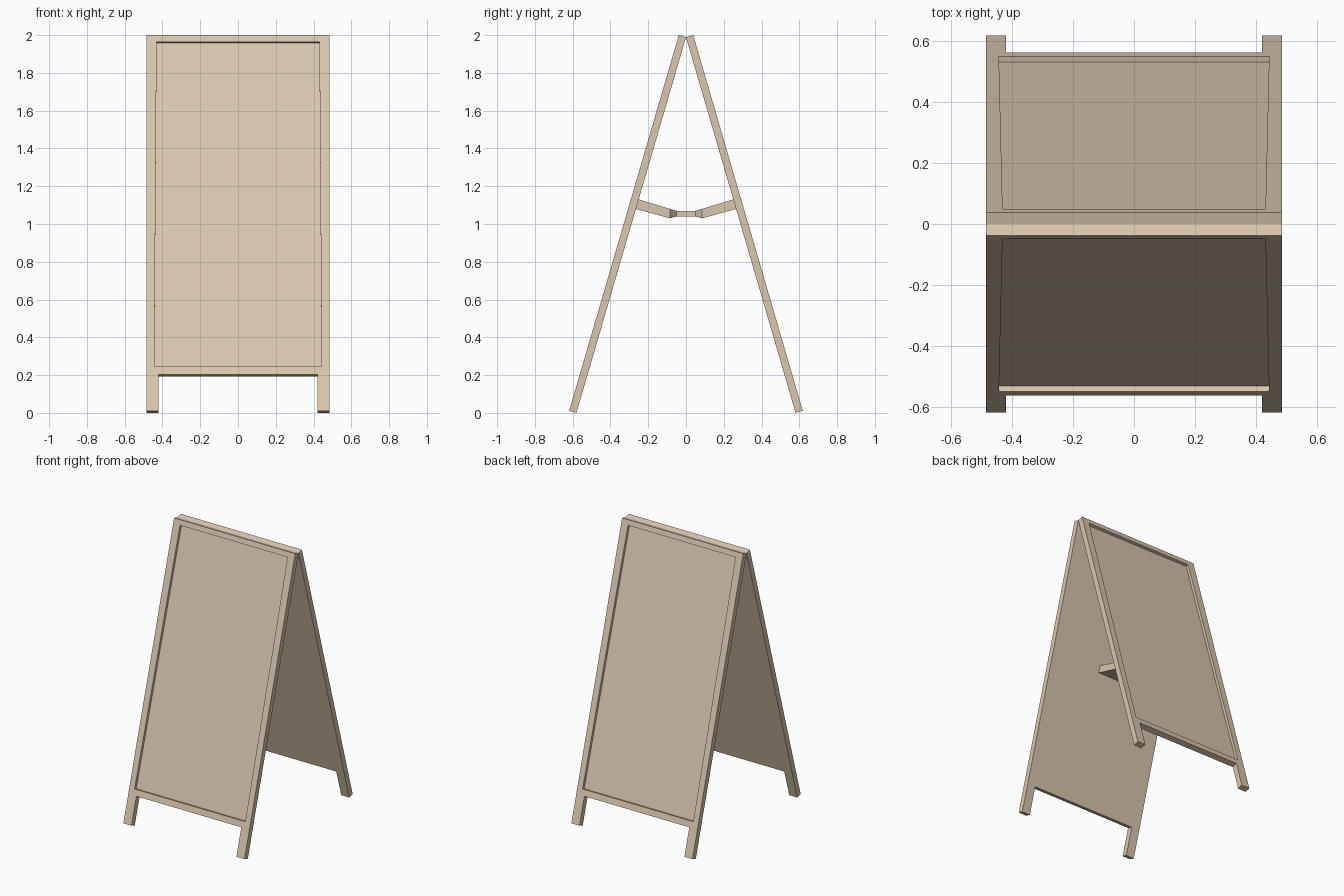
import bpy
import bmesh
import math

cube = bpy.data.objects.get("Cube")
if cube:
    bpy.data.objects.remove(cube, do_unlink=True)

# Single pale wood colour
COLOUR = (0.70, 0.575, 0.43, 1.0)
wood = bpy.data.materials.new("pale_wood")
wood.use_nodes = True
wood.diffuse_color = COLOUR
wood.node_tree.nodes["Principled BSDF"].inputs["Base Color"].default_value = COLOUR

LEAN = math.asin(0.28)
LENGTH = 2.072
THICK = 0.04
RECESS = 0.02
HALF = 0.485
FOOT_SPREAD = 0.58


def finish(bm, name):
    bmesh.ops.recalc_face_normals(bm, faces=bm.faces)
    mesh = bpy.data.meshes.new(name)
    bm.to_mesh(mesh)
    bm.free()
    mesh.materials.append(wood)
    obj = bpy.data.objects.new(name, mesh)
    bpy.context.collection.objects.link(obj)
    return obj


def prism(name, half_outline, near, far):
    """Mirror a half outline in x-z across x = 0 and extrude it along y."""
    outline = half_outline + [(-x, z) for x, z in reversed(half_outline)]
    bm = bmesh.new()
    face = bm.faces.new([bm.verts.new((x, near, z)) for x, z in outline])
    out = bmesh.ops.extrude_face_region(bm, geom=[face])
    verts = [g for g in out["geom"] if isinstance(g, bmesh.types.BMVert)]
    bmesh.ops.translate(bm, vec=(0, far - near, 0), verts=verts)
    return finish(bm, name)


# Board with two legs, and a shallow, slightly tapered recess on its outer face
front = prism("front_board",
              [(HALF, LENGTH), (HALF, 0), (0.42, 0), (0.42, 0.2)], -THICK, 0)
cutter = prism("recess_cutter", [(0.431, 2.035), (0.443, 0.244)],
               -THICK - 0.05, RECESS - THICK)
cutter.hide_render = True
cut = front.modifiers.new("recess", 'BOOLEAN')
cut.operation = 'DIFFERENCE'
cut.solver = 'EXACT'
cut.object = cutter
bpy.context.view_layer.objects.active = front
front.select_set(True)
bpy.ops.object.modifier_apply(modifier=cut.name)
bpy.data.objects.remove(cutter, do_unlink=True)

front.rotation_euler = (-LEAN, 0, 0)
front.location = (0, -FOOT_SPREAD, 0)

# Matching board, leaning the other way
back = front.copy()
back.data = front.data.copy()
back.name = "back_board"
back.rotation_euler = (-LEAN, 0, math.pi)
back.location = (0, FOOT_SPREAD, 0)
bpy.context.collection.objects.link(back)

# Spreader brace: wide arms narrowing to a slim middle link
# stations: top y, bottom y, top z, bottom z, half width
stations = [(-0.25, -0.266, 1.13, 1.08, 0.085),
            (-0.085, -0.085, 1.08, 1.03, 0.085),
            (-0.05, -0.05, 1.07, 1.04, 0.045)]
stations += [(-yt, -yb, zt, zb, w) for yt, yb, zt, zb, w in reversed(stations)]
bm = bmesh.new()
rings = [[bm.verts.new(p) for p in ((w, yt, zt), (-w, yt, zt), (-w, yb, zb), (w, yb, zb))]
         for yt, yb, zt, zb, w in stations]
for a, b in zip(rings, rings[1:]):
    for i in range(4):
        j = (i + 1) % 4
        bm.faces.new((a[i], a[j], b[j], b[i]))
bm.faces.new(rings[0])
bm.faces.new(rings[-1])
finish(bm, "spreader_brace")
